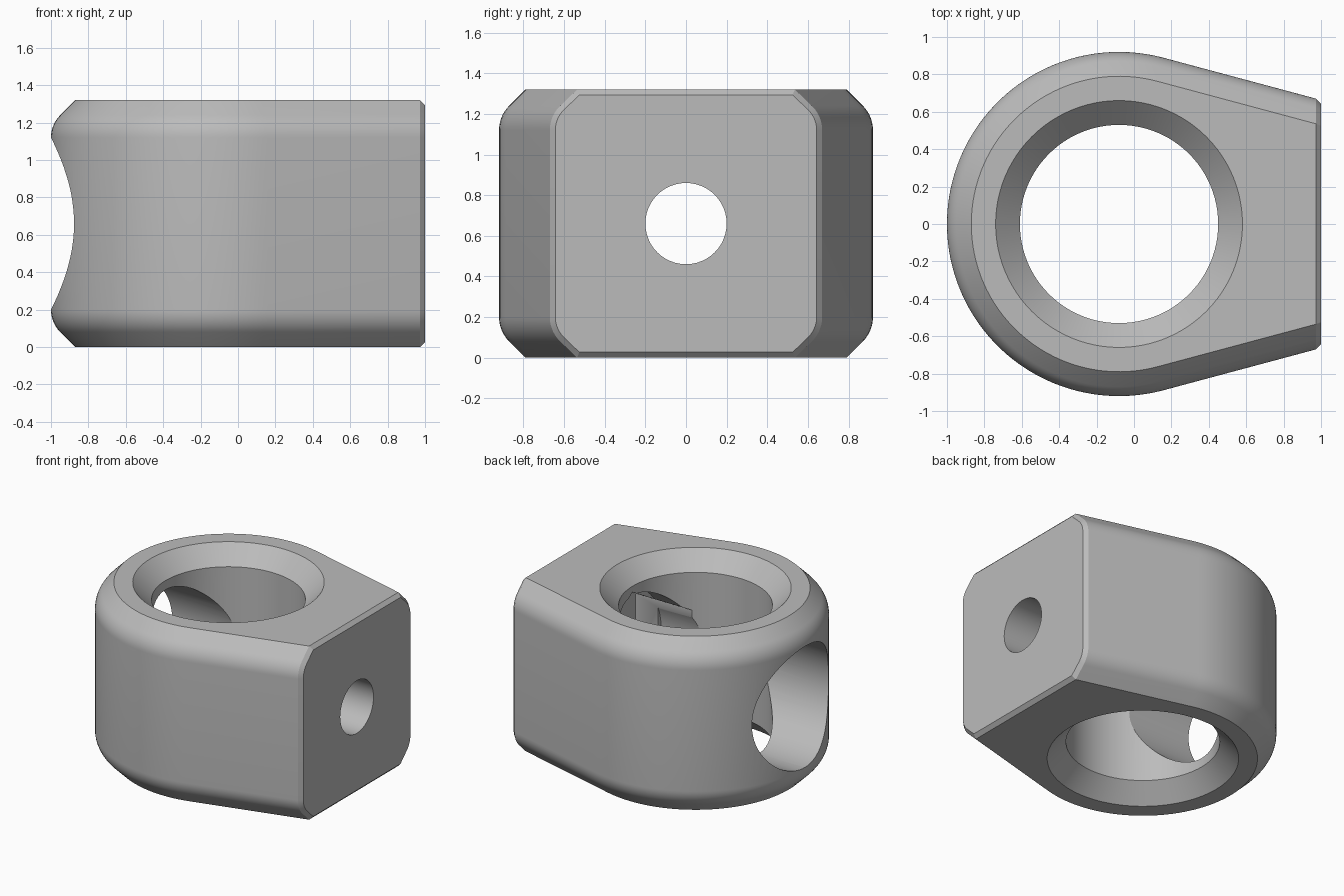
import bpy, bmesh, math
from mathutils import Vector, Matrix

cube = bpy.data.objects.get("Cube")
if cube:
    bpy.data.objects.remove(cube, do_unlink=True)

HEIGHT, MID = 1.32, 0.66
CX, RADIUS = -0.08, 0.92        # rounded end of the block
TAPER = math.radians(75)        # where the tapered sides leave the round
CHAMFER = 0.027
END = 1.0 - CHAMFER

grey = bpy.data.materials.new("plain_grey")
grey.use_nodes = True
colour = (0.5, 0.5, 0.5, 1)
grey.diffuse_color = colour
grey.node_tree.nodes["Principled BSDF"].inputs["Base Color"].default_value = colour


def make_object(name, bm):
    bmesh.ops.recalc_face_normals(bm, faces=bm.faces)
    mesh = bpy.data.meshes.new(name)
    bm.to_mesh(mesh)
    bm.free()
    mesh.materials.append(grey)
    obj = bpy.data.objects.new(name, mesh)
    bpy.context.collection.objects.link(obj)
    return obj


def skin(bm, loops):
    """Join closed loops of points into a capped solid."""
    rings = [[bm.verts.new(p) for p in loop] for loop in loops]
    for a, b in zip(rings, rings[1:]):
        for i in range(len(a)):
            j = (i + 1) % len(a)
            bm.faces.new((a[i], a[j], b[j], b[i]))
    bm.faces.new(rings[0])
    bm.faces.new(rings[-1])


def outline(inset, z, steps=72):
    """Teardrop outline moved inwards, with its flat end kept in place."""
    r = RADIUS - inset
    pts = []
    for i in range(steps + 1):
        a = TAPER + (2 * math.pi - 2 * TAPER) * i / steps
        pts.append(Vector((CX + r * math.cos(a), r * math.sin(a), z)))
    y = (r - (END - CX) * math.cos(TAPER)) / math.sin(TAPER)
    return pts + [Vector((END, -y, z)), Vector((END, y, z))]


def turned_cutter(name, profile, sides, matrix):
    """Solid of revolution from (radius, height) pairs."""
    bm = bmesh.new()
    step = 2 * math.pi / sides
    skin(bm, [[Vector((r * math.cos(i * step), r * math.sin(i * step), h))
               for i in range(sides)] for r, h in profile])
    bm.transform(matrix)
    obj = make_object(name, bm)
    obj.hide_render = True
    return obj


# Block: rounded shoulder running into a 45 degree chamfer, mirrored top to bottom
ARC = 0.17
shoulder = [(ARC * (1 - math.cos(a)), 1.12 + ARC * math.sin(a))
            for a in (math.radians(45) * i / 8 for i in range(9))]
shoulder.append((0.13, HEIGHT))
levels = [(d, HEIGHT - z) for d, z in reversed(shoulder)] + shoulder
bm = bmesh.new()
skin(bm, [outline(d, z) for d, z in levels])

# Flat end: merge the strips into one face, then raise a small chamfer
end_faces = [f for f in bm.faces if all(abs(v.co.x - END) < 1e-5 for v in f.verts)]
end = bmesh.ops.dissolve_faces(bm, faces=end_faces)["region"]
bmesh.ops.recalc_face_normals(bm, faces=bm.faces)
bmesh.ops.inset_region(bm, faces=end, thickness=CHAMFER, depth=CHAMFER, use_even_offset=True)
block = make_object("clamp_block", bm)

# Openings: countersunk vertical bore, side bore, nut pocket and screw hole
along_x = Matrix.Translation((0, 0, MID)) @ Matrix.Rotation(math.pi / 2, 4, 'Y')
hex_turn = along_x
upright = Matrix.Translation((CX, 0, 0))
cutters = [
    turned_cutter("vertical_bore",
                  [(0.76, -0.1), (0.53, 0.13), (0.53, HEIGHT - 0.13), (0.76, HEIGHT + 0.1)],
                  96, upright),
    turned_cutter("side_bore", [(0.46, -1.2), (0.46, 0.53)], 96, along_x),
    turned_cutter("nut_pocket", [(0.485, 0.0), (0.485, 0.72)], 6, hex_turn),
    turned_cutter("screw_hole", [(0.2, 0.3), (0.2, 1.2)], 48, along_x),
]
bpy.ops.object.select_all(action='DESELECT')
bpy.context.view_layer.objects.active = block
block.select_set(True)
for cutter in cutters:
    mod = block.modifiers.new(cutter.name, 'BOOLEAN')
    mod.operation = 'DIFFERENCE'
    mod.solver = 'EXACT'
    mod.object = cutter
    bpy.ops.object.modifier_apply(modifier=mod.name)
    bpy.data.objects.remove(cutter, do_unlink=True)

bpy.ops.object.shade_smooth_by_angle(angle=math.radians(25))
